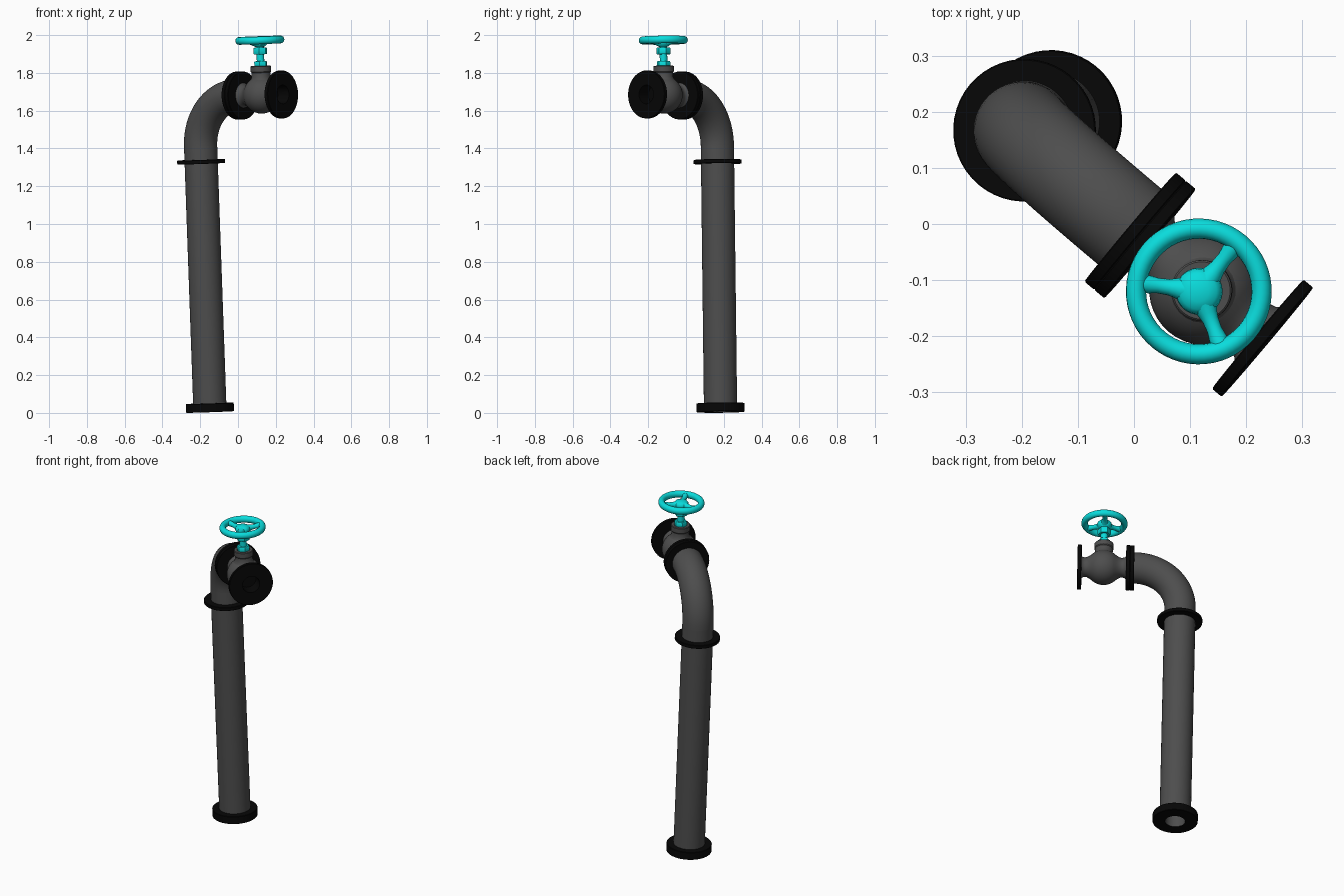
import bpy, bmesh, math
from mathutils import Matrix, Vector

cube = bpy.data.objects.get("Cube")
if cube:
    bpy.data.objects.remove(cube, do_unlink=True)


def material(name, rgb):
    m = bpy.data.materials.new(name)
    m.use_nodes = True
    m.diffuse_color = (*rgb, 1)
    node = next(n for n in m.node_tree.nodes if n.type == 'BSDF_PRINCIPLED')
    node.inputs["Base Color"].default_value = (*rgb, 1)
    node.inputs["Roughness"].default_value = 0.6
    return m


GREY = material("pipe grey", (0.075, 0.075, 0.075))
BLACK = material("flange black", (0.002, 0.002, 0.002))
CYAN = material("handwheel cyan", (0.003, 0.72, 0.72))

# The whole assembly leans slightly; local +x is the outlet direction
LEAN = Vector((0, 0, 1)).rotation_difference(Vector((-0.0355, -0.012, 1))).to_matrix().to_4x4()
FRAME = Matrix.Translation((-0.148, 0.183, 0.005)) @ LEAN @ Matrix.Rotation(math.radians(-40), 4, 'Z')

PIPE_R, BORE_R, FLANGE_R = 0.088, 0.057, 0.127
BEND = 0.262          # bend radius of the elbow
AXIS_Z = 1.671        # height of the outlet axis
BEND_Z = AXIS_Z - BEND
VALVE_X = 0.435       # valve stem position along the outlet
WHEEL_Z = 1.961


def finish(name, bm, mat, place=Matrix.Identity(4)):
    bmesh.ops.remove_doubles(bm, verts=bm.verts, dist=1e-5)
    bmesh.ops.recalc_face_normals(bm, faces=bm.faces)
    mesh = bpy.data.meshes.new(name)
    bm.to_mesh(mesh)
    bm.free()
    mesh.materials.append(mat)
    mesh.shade_smooth()
    mesh.set_sharp_from_angle(angle=math.radians(35))
    obj = bpy.data.objects.new(name, mesh)
    obj.matrix_world = FRAME @ place
    bpy.context.collection.objects.link(obj)


def lathe(name, profile, mat, place=Matrix.Identity(4), sides=48, closed=False):
    """Turn a (radius, height) profile around local z."""
    bm = bmesh.new()
    vs = [bm.verts.new((r, 0, z)) for r, z in profile]
    pairs = list(zip(vs, vs[1:])) + ([(vs[-1], vs[0])] if closed else [])
    edges = [bm.edges.new(p) for p in pairs]
    bmesh.ops.spin(bm, geom=vs + edges, cent=(0, 0, 0), axis=(0, 0, 1),
                   angle=math.tau, steps=sides, use_merge=False)
    finish(name, bm, mat, place)


def flange(name, start, thick, place, bore=BORE_R):
    c = 0.002
    end = start + thick
    lathe(name, [(bore, start), (FLANGE_R - c, start), (FLANGE_R, start + c),
                 (FLANGE_R, end - c), (FLANGE_R - c, end), (bore, end)],
          BLACK, place, closed=True)


UP = Matrix.Identity(4)
OUTLET = Matrix.Translation((0, 0, AXIS_Z)) @ Matrix.Rotation(math.pi / 2, 4, 'Y')
STEM = Matrix.Translation((VALVE_X, 0, 0))

# Upright hollow pipe, its grey bore lining the base flange
lathe("upright_pipe", [(BORE_R - 0.001, 0.0005), (BORE_R + 0.002, 0.0005), (BORE_R + 0.002, 0.01),
                       (PIPE_R, 0.01), (PIPE_R, BEND_Z), (BORE_R - 0.001, BEND_Z)],
      GREY, closed=True)

# Elbow: a ring swept a quarter turn
bm = bmesh.new()
ring = bmesh.ops.create_circle(bm, segments=48, radius=PIPE_R,
                               matrix=Matrix.Translation((0, 0, BEND_Z)))
bmesh.ops.spin(bm, geom=ring["verts"] + list(bm.edges), cent=(BEND, 0, BEND_Z),
               axis=(0, 1, 0), angle=math.pi / 2, steps=20)
finish("elbow", bm, GREY)

# Flanges on the pipe and valve
flange("base_flange", 0, 0.046, UP)
flange("collar_flange", 1.315, 0.021, UP)
flange("elbow_flange", BEND, 0.023, OUTLET)
flange("valve_inlet_flange", BEND + 0.023, 0.023, OUTLET)
flange("valve_outlet_flange", 0.559, 0.022, OUTLET, 0.05)

# Deep dark bore of the outlet
lathe("outlet_bore", [(0.049, 0.580), (0.049, 0.505), (0, 0.505)], BLACK, OUTLET)

# Valve body: globe with a flared neck on either side
half = [(0.066, 0.126), (0.058, 0.118), (0.055, 0.105), (0.057, 0.092), (0.064, 0.080)]
globe = [(0.099 * math.cos(a), 0.099 * math.sin(a))
         for a in (math.radians(d) for d in range(-45, 46, 9))]
body = [(r, -z) for r, z in half] + globe + half[::-1]
lathe("valve_body", [(r, z + VALVE_X) for r, z in body], GREY, OUTLET)

# Bonnet on top of the globe
lathe("valve_bonnet", [(r, AXIS_Z + z) for r, z in (
    (0.075, 0.055), (0.058, 0.080), (0.050, 0.095), (0.050, 0.118), (0.054, 0.123),
    (0.054, 0.151), (0.051, 0.154), (0.036, 0.154), (0.034, 0.148), (0, 0.148))], GREY, STEM)

# Stem and hexagonal nuts
lathe("stem", [(0, 1.81), (0.02, 1.81), (0.02, WHEEL_Z), (0, WHEEL_Z)], CYAN, STEM, 24)
for name, low, high, r in (("packing_nut", 1.815, 1.850, 0.036), ("wheel_nut", 1.886, 1.922, 0.038)):
    lathe(name, [(0, low), (r - 0.003, low), (r, low + 0.004), (r, high - 0.004),
                 (r - 0.003, high), (0, high)], CYAN, STEM, 6)

# Handwheel rim
WHEEL = STEM @ Matrix.Translation((0, 0, WHEEL_Z))
RIM_R = 0.112
lathe("handwheel_rim", [(RIM_R + 0.018 * math.cos(a), 0.020 * math.sin(a))
                        for a in (math.tau * i / 16 for i in range(16))],
      CYAN, WHEEL, 56, closed=True)

# Domed handwheel hub
lathe("handwheel_hub", [(0, -0.034), (0.026, -0.034), (0.036, -0.025), (0.042, -0.012),
                        (0.040, 0.000), (0.032, 0.009), (0.018, 0.014), (0, 0.016)],
      CYAN, WHEEL, 32)

# Three spokes, flared at both ends
for i in range(3):
    turn = Matrix.Rotation(math.radians(92 + 120 * i), 4, 'Z')
    tip = Matrix.Translation((0, 0, -0.013)) @ Matrix.Rotation(math.radians(84), 4, 'Y')
    lathe(f"handwheel_spoke_{i + 1}", [(0.022, 0.028), (0.017, 0.044), (0.0145, 0.055),
                                       (0.0135, 0.074), (0.016, 0.090), (0.017, 0.108)],
          CYAN, WHEEL @ turn @ tip, 16)
